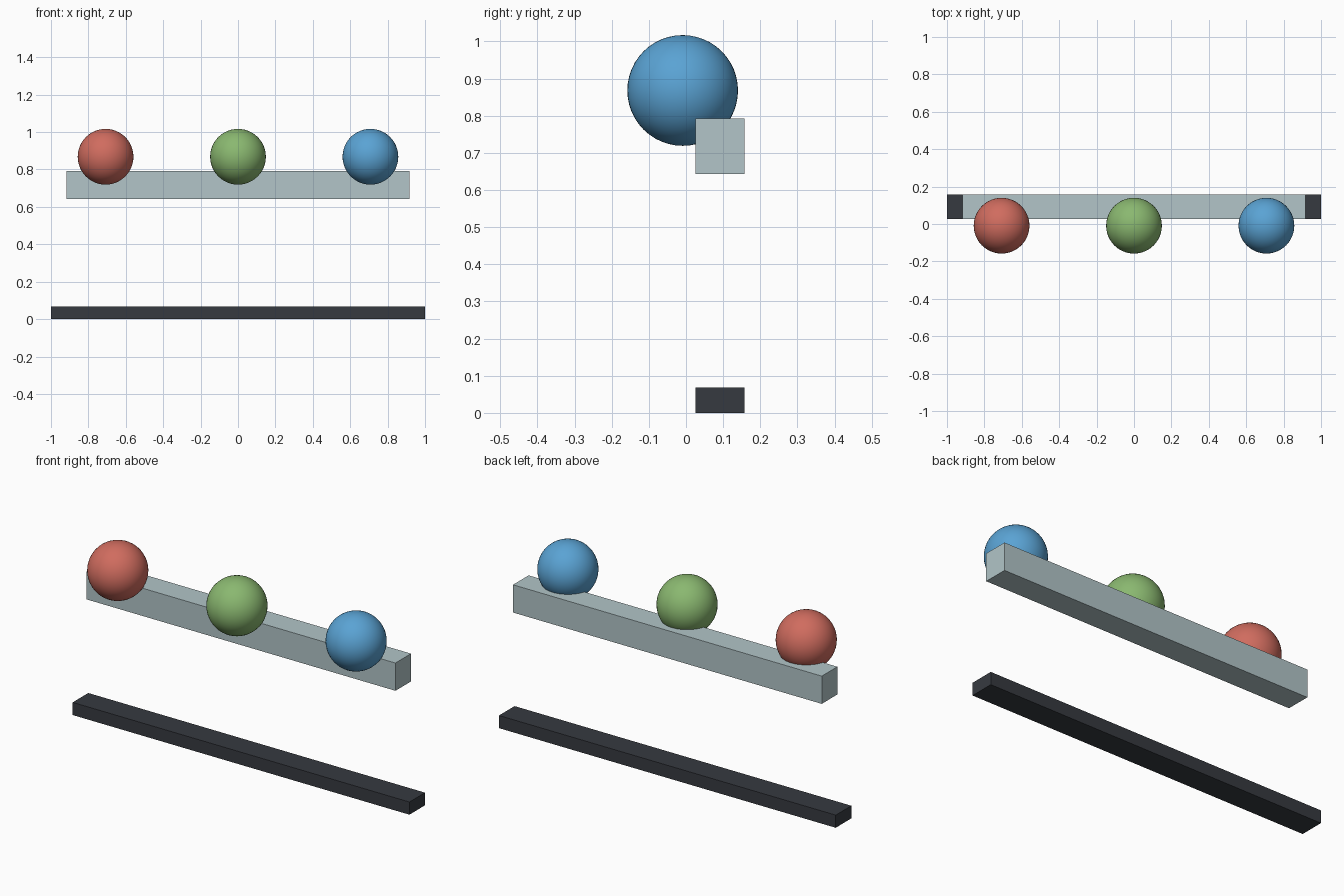
import bpy

# Remove the default object
cube = bpy.data.objects.get("Cube")
if cube:
    bpy.data.objects.remove(cube, do_unlink=True)


def make_material(name, rgb):
    mat = bpy.data.materials.new(name)
    mat.use_nodes = True
    colour = (*rgb, 1.0)
    mat.diffuse_color = colour
    mat.node_tree.nodes["Principled BSDF"].inputs["Base Color"].default_value = colour
    return mat


def finish(name, mat):
    obj = bpy.context.object
    obj.name = name
    obj.data.name = name
    obj.data.materials.append(mat)
    return obj


def add_bar(name, length, z_low, z_high, mat):
    """Box centred on x, sharing the depth and y position of every bar."""
    bpy.ops.mesh.primitive_cube_add(size=1, location=(0, BAR_Y, (z_low + z_high) / 2))
    bar = finish(name, mat)
    bar.scale = (length, BAR_DEPTH, z_high - z_low)
    bpy.ops.object.transform_apply(location=False, rotation=False, scale=True)


def add_ball(name, x, mat):
    bpy.ops.mesh.primitive_uv_sphere_add(
        segments=48, ring_count=24, radius=BALL_RADIUS, location=(x, BALL_Y, BALL_Z))
    finish(name, mat)
    bpy.ops.object.shade_smooth()


BAR_Y, BAR_DEPTH = 0.092, 0.132
BALL_RADIUS, BALL_Y, BALL_Z = 0.149, -0.009, 0.868
BALL_SPACING = 0.708

# Bars: dark base strip and the pale beam floating above it
add_bar("base_strip", 2.0, 0.0, 0.068, make_material("charcoal", (0.037, 0.042, 0.051)))
add_bar("beam", 1.834, 0.643, 0.792, make_material("pale grey", (0.445, 0.558, 0.578)))

# Balls set into the front upper edge of the beam
balls = [
    ("right_ball", -1, make_material("red", (0.63, 0.15, 0.114))),
    ("middle_ball", 0, make_material("green", (0.254, 0.479, 0.162))),
    ("left_ball", 1, make_material("blue", (0.102, 0.366, 0.658))),
]
for name, side, mat in balls:
    add_ball(name, side * BALL_SPACING, mat)
